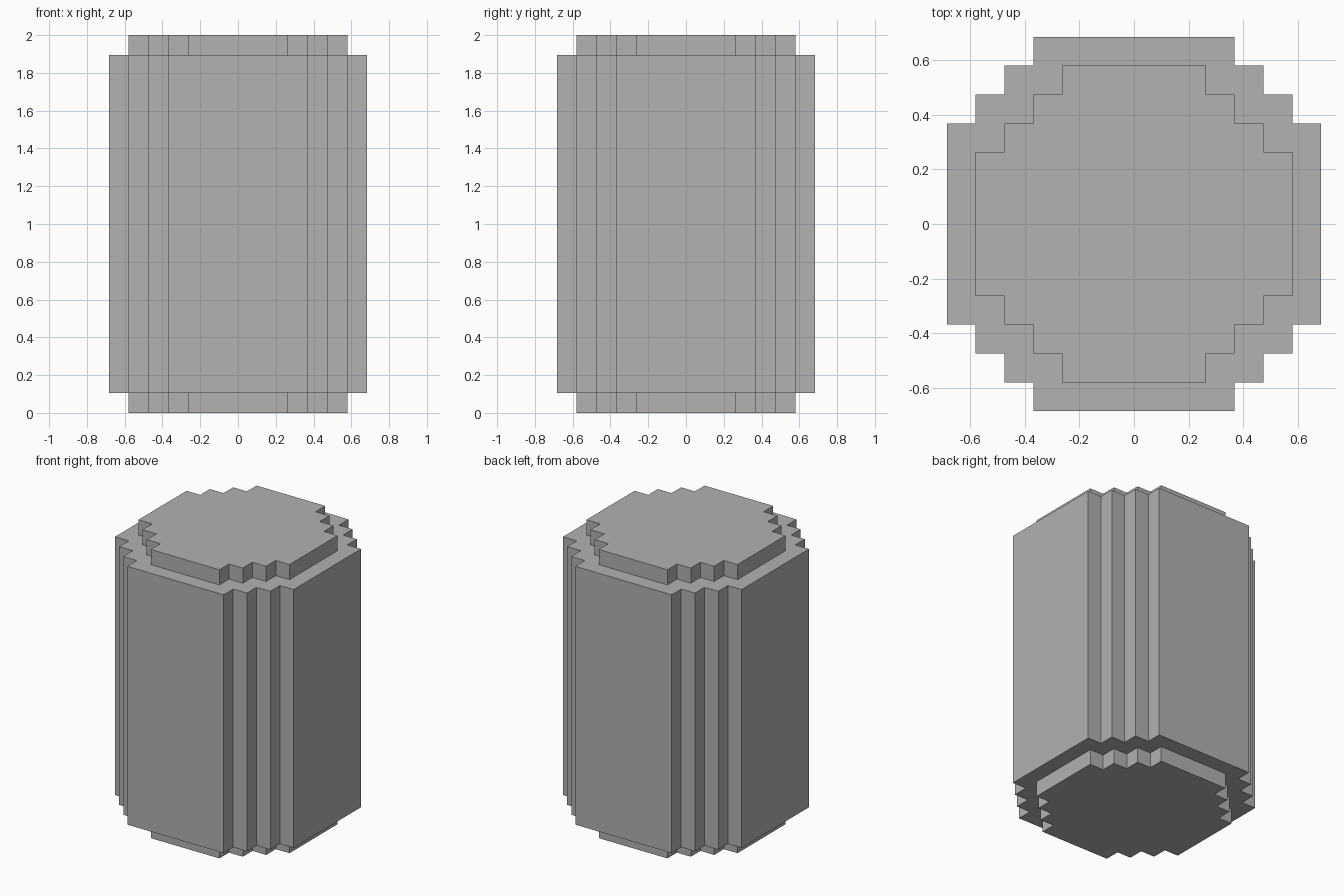
import bpy
import bmesh
from math import copysign

cube = bpy.data.objects.get("Cube")
if cube:
    bpy.data.objects.remove(cube, do_unlink=True)

STEP = 2 / 19  # one stair step; the whole model is 19 steps tall

# Single grey material
grey = bpy.data.materials.new("plain_grey")
grey.use_nodes = True
colour = (0.445, 0.445, 0.445, 1)
grey.diffuse_color = colour
grey.node_tree.nodes["Principled BSDF"].inputs["Base Color"].default_value = colour


def stepped_outline():
    """Stair-stepped round outline, counter-clockwise, in steps."""
    quarter = [(6.5, 3.5), (5.5, 3.5), (5.5, 4.5), (4.5, 4.5),
               (4.5, 5.5), (3.5, 5.5), (3.5, 6.5)]
    points = []
    for _ in range(4):
        points += quarter
        quarter = [(-y, x) for x, y in quarter]
    return points


def extrude(bm, face):
    """Extrude a face in place and return the new end face."""
    result = bmesh.ops.extrude_face_region(bm, geom=[face])
    bmesh.ops.delete(bm, geom=[face], context="FACES_ONLY")
    return next(g for g in result["geom"] if isinstance(g, bmesh.types.BMFace))


def add_cap(bm, face, direction):
    """Step the end face inwards, then raise it into a smaller plate."""
    inner = extrude(bm, face)
    for v in inner.verts:
        v.co.x -= copysign(STEP, v.co.x)
        v.co.y -= copysign(STEP, v.co.y)
    end = extrude(bm, inner)
    for v in end.verts:
        v.co.z += direction * STEP


# Main body prism between the two caps
bm = bmesh.new()
rings = [[bm.verts.new((x * STEP, y * STEP, level * STEP))
          for x, y in stepped_outline()] for level in (1, 18)]
low, high = rings
count = len(low)
for i in range(count):
    j = (i + 1) % count
    bm.faces.new((low[i], low[j], high[j], high[i]))
bottom = bm.faces.new(low[::-1])
top = bm.faces.new(high)

# Recessed plates at both ends
add_cap(bm, bottom, -1)
add_cap(bm, top, 1)
bmesh.ops.recalc_face_normals(bm, faces=bm.faces)

mesh = bpy.data.meshes.new("stepped_barrel")
bm.to_mesh(mesh)
bm.free()
mesh.materials.append(grey)
barrel = bpy.data.objects.new("stepped_barrel", mesh)
bpy.context.collection.objects.link(barrel)
